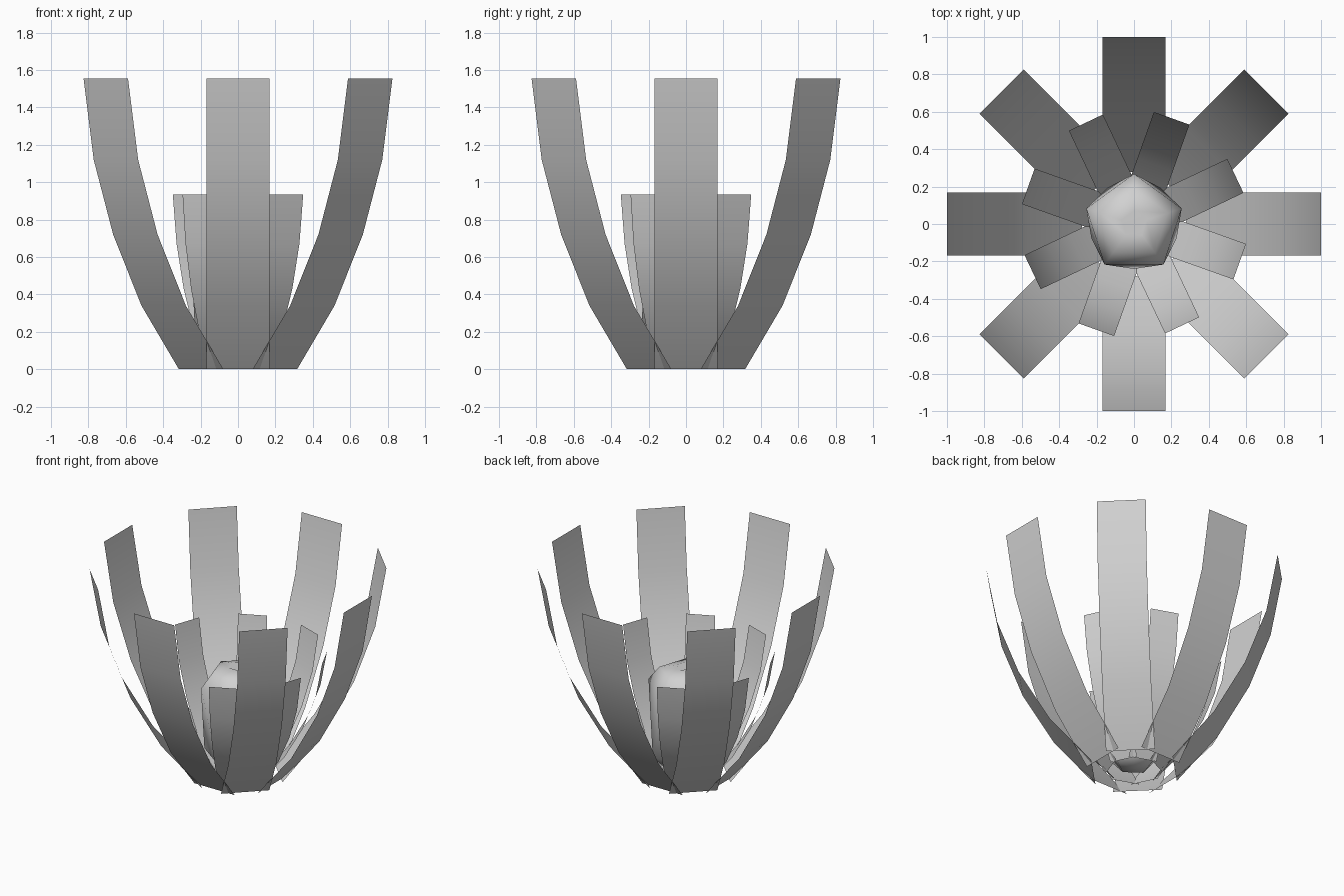
import bpy
from math import cos, sin, pi, radians

if "Cube" in bpy.data.objects:
    bpy.data.objects.remove(bpy.data.objects["Cube"], do_unlink=True)

grey = bpy.data.materials.new("plain_grey")
grey.use_nodes = True
colour = (0.64, 0.64, 0.64, 1)
grey.diffuse_color = colour
grey.node_tree.nodes["Principled BSDF"].inputs["Base Color"].default_value = colour


def add_mesh(name, verts, faces):
    mesh = bpy.data.meshes.new(name)
    mesh.from_pydata(verts, [], faces)
    mesh.materials.append(grey)
    mesh.shade_smooth()
    obj = bpy.data.objects.new(name, mesh)
    bpy.context.collection.objects.link(obj)
    return obj


# Petal profile as (distance from axis, height)
PROFILE = [(0.279, 0), (0.562, 0.34), (0.776, 0.72), (0.923, 1.12), (1.0, 1.555)]
HALF_WIDTH = 0.168


def petal_ring(name, scale, turn):
    """Eight curved strips around the axis."""
    for i in range(8):
        a = radians(turn) + i * pi / 4
        verts = []
        for r, z in PROFILE:
            for w in (-HALF_WIDTH, HALF_WIDTH):
                verts.append((scale * (r * cos(a) - w * sin(a)),
                              scale * (r * sin(a) + w * cos(a)), scale * z))
        faces = [(2 * k, 2 * k + 1, 2 * k + 3, 2 * k + 2)
                 for k in range(len(PROFILE) - 1)]
        add_mesh(f"{name}_{i + 1}", verts, faces)


petal_ring("outer_petal", 1.0, 0)
petal_ring("inner_petal", 0.6, 25.4)

# Five-sided flower heart: (radius, height, half turn of a side), dimpled on top
RINGS = [(0.12, 0.04, 1), (0.24, 0.17, 1), (0.268, 0.69, 0),
         (0.19, 0.79, 0), (0.07, 0.82, 0)]
verts, faces = [], []
for r, z, twist in RINGS:
    for k in range(5):
        a = pi / 2 + (k + twist / 2) * 2 * pi / 5
        verts.append((r * cos(a), r * sin(a), z))
for j in range(len(RINGS) - 1):
    for k in range(5):
        n = (k + 1) % 5
        a, b, c, d = j * 5 + k, j * 5 + n, j * 5 + 5 + n, j * 5 + 5 + k
        if RINGS[j][2] != RINGS[j + 1][2]:
            faces += [(a, b, c), (a, c, d)]
        else:
            faces.append((a, b, c, d))
bottom, top = len(verts), len(verts) + 1
verts += [(0, 0, 0.02), (0, 0, 0.78)]
last = 5 * (len(RINGS) - 1)
for k in range(5):
    n = (k + 1) % 5
    faces += [(n, k, bottom), (last + k, last + n, top)]
add_mesh("flower_heart", verts, faces)
